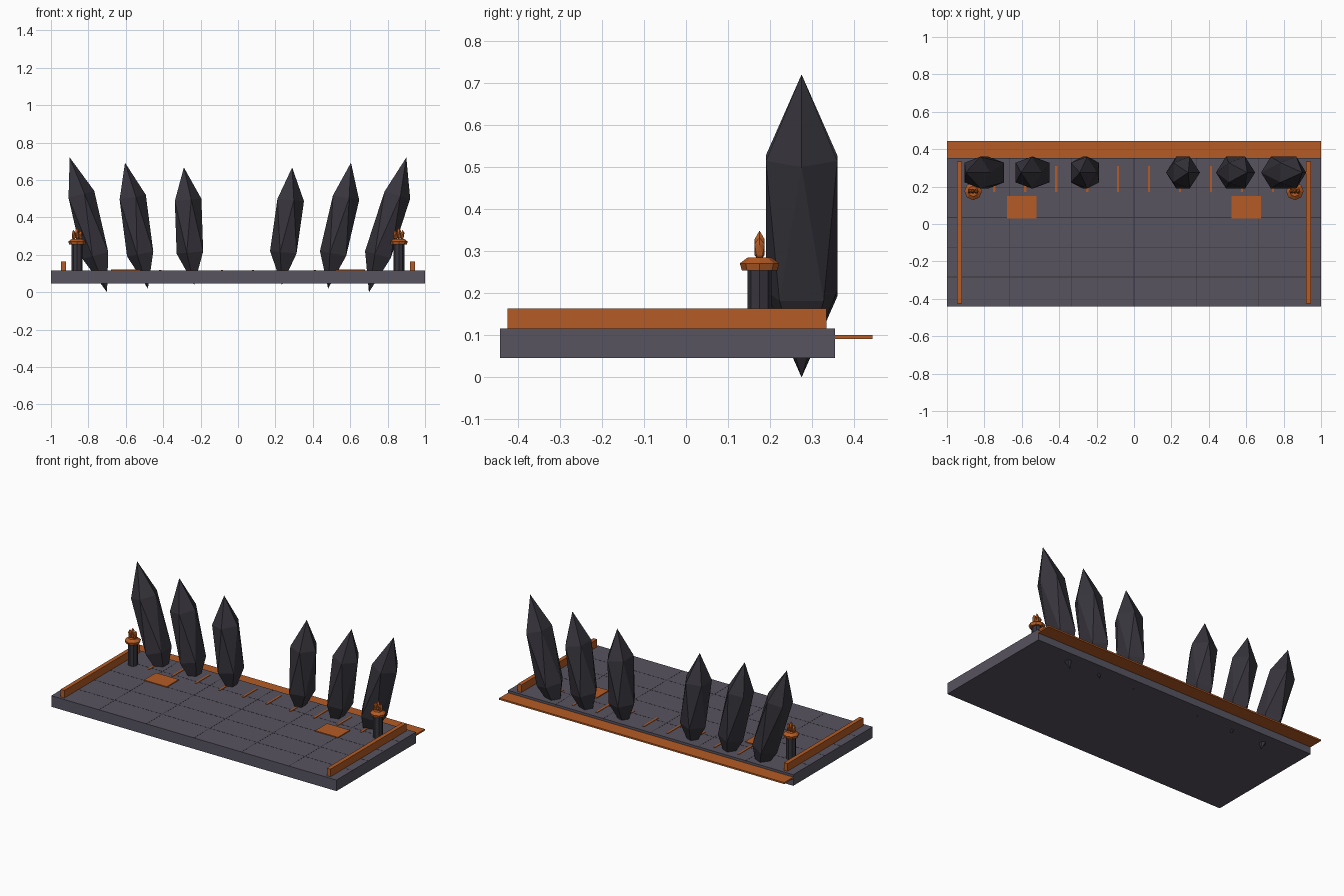
import bpy, bmesh
from math import radians
from mathutils import Matrix

if "Cube" in bpy.data.objects:
    bpy.data.objects.remove(bpy.data.objects["Cube"])


def material(name, rgb):
    m = bpy.data.materials.new(name)
    m.diffuse_color = (*rgb, 1)
    m.use_nodes = True
    m.node_tree.nodes["Principled BSDF"].inputs["Base Color"].default_value = m.diffuse_color
    return m


STONE = material("stone", (0.095, 0.087, 0.115))
DARK = material("dark_stone", (0.038, 0.035, 0.045))
ORANGE = material("orange", (0.46, 0.105, 0.018))


def finish(name, bm, mat):
    me = bpy.data.meshes.new(name)
    bmesh.ops.recalc_face_normals(bm, faces=bm.faces)
    bm.to_mesh(me)
    bm.free()
    me.materials.append(mat)
    ob = bpy.data.objects.new(name, me)
    bpy.context.collection.objects.link(ob)
    return ob


def box(name, x0, x1, y0, y1, z0, z1, mat):
    bm = bmesh.new()
    m = (Matrix.Translation(((x0 + x1) / 2, (y0 + y1) / 2, (z0 + z1) / 2))
         @ Matrix.Diagonal((x1 - x0, y1 - y0, z1 - z0, 1)))
    bmesh.ops.create_cube(bm, size=1, matrix=m)
    return finish(name, bm, mat)


def shard(name, loc, scale, lean, mat):
    # stretched 20-sided gem, leaning sideways
    bm = bmesh.new()
    m = (Matrix.Translation(loc) @ Matrix.Rotation(radians(lean), 4, 'Y')
         @ Matrix.Diagonal((*scale, 1)))
    bmesh.ops.create_icosphere(bm, subdivisions=1, radius=1, matrix=m)
    return finish(name, bm, mat)


def frustum(name, x, y, z0, z1, r0, r1, mat, sides=8):
    bm = bmesh.new()
    bmesh.ops.create_cone(bm, cap_ends=True, segments=sides, radius1=r0, radius2=r1,
                          depth=z1 - z0,
                          matrix=Matrix.Translation((x, y, (z0 + z1) / 2)))
    return finish(name, bm, mat)


# Floor slab and back ledge
box("floor_slab", -1, 1, -0.442, 0.354, 0.055, 0.125, STONE)
box("back_ledge", -1, 1, 0.350, 0.444, 0.100, 0.110, ORANGE)

# Thin tile joints on the floor
for i in range(1, 6):
    x = -1 + i / 3
    box("tile_joint_long", x - 0.002, x + 0.002, -0.442, 0.354, 0.12, 0.1255, DARK)
for i in range(1, 5):
    y = -0.442 + i * 0.159
    box("tile_joint_cross", -1, 1, y - 0.002, y + 0.002, 0.12, 0.1255, DARK)

# Glowing floor cracks
for i in range(10):
    x = -0.747 + i * 0.1655
    box("floor_crack", x - 0.006, x + 0.006, 0.17, 0.31, 0.12, 0.128, ORANGE)

for s in (-1, 1):
    # Side rails and floor plates
    box("side_rail", s * 0.933 - 0.013, s * 0.933 + 0.013, -0.425, 0.334, 0.124, 0.173, ORANGE)
    box("floor_plate", s * 0.6 - 0.08, s * 0.6 + 0.08, 0.03, 0.15, 0.12, 0.13, ORANGE)

    # Leaning crystals
    for x, z, half, lean in ((0.262, 0.362, 0.315, 5), (0.543, 0.365, 0.342, 10.3),
                             (0.80, 0.369, 0.374, 15.5)):
        shard("crystal", (s * x, 0.275, z), (0.088, 0.1, half), s * lean, DARK)

    # Brazier: column, bowl and flames
    bx, by = s * 0.86, 0.175
    frustum("brazier_column", bx, by, 0.12, 0.268, 0.029, 0.029, DARK)
    frustum("brazier_bowl", bx, by, 0.263, 0.280, 0.042, 0.047, ORANGE)
    frustum("brazier_rim", bx, by, 0.280, 0.294, 0.047, 0.028, ORANGE)
    for dx, half in ((-0.018, 0.032), (0, 0.040), (0.018, 0.032)):
        shard("flame", (bx + dx, by, 0.281 + half), (0.012, 0.014, half * 0.92), dx * 300, ORANGE)

# Rest the lowest crystal tips on the ground
bpy.context.view_layer.update()
low = min((o.matrix_world @ v.co).z for o in bpy.data.objects for v in o.data.vertices)
for o in bpy.data.objects:
    o.location.z -= low
